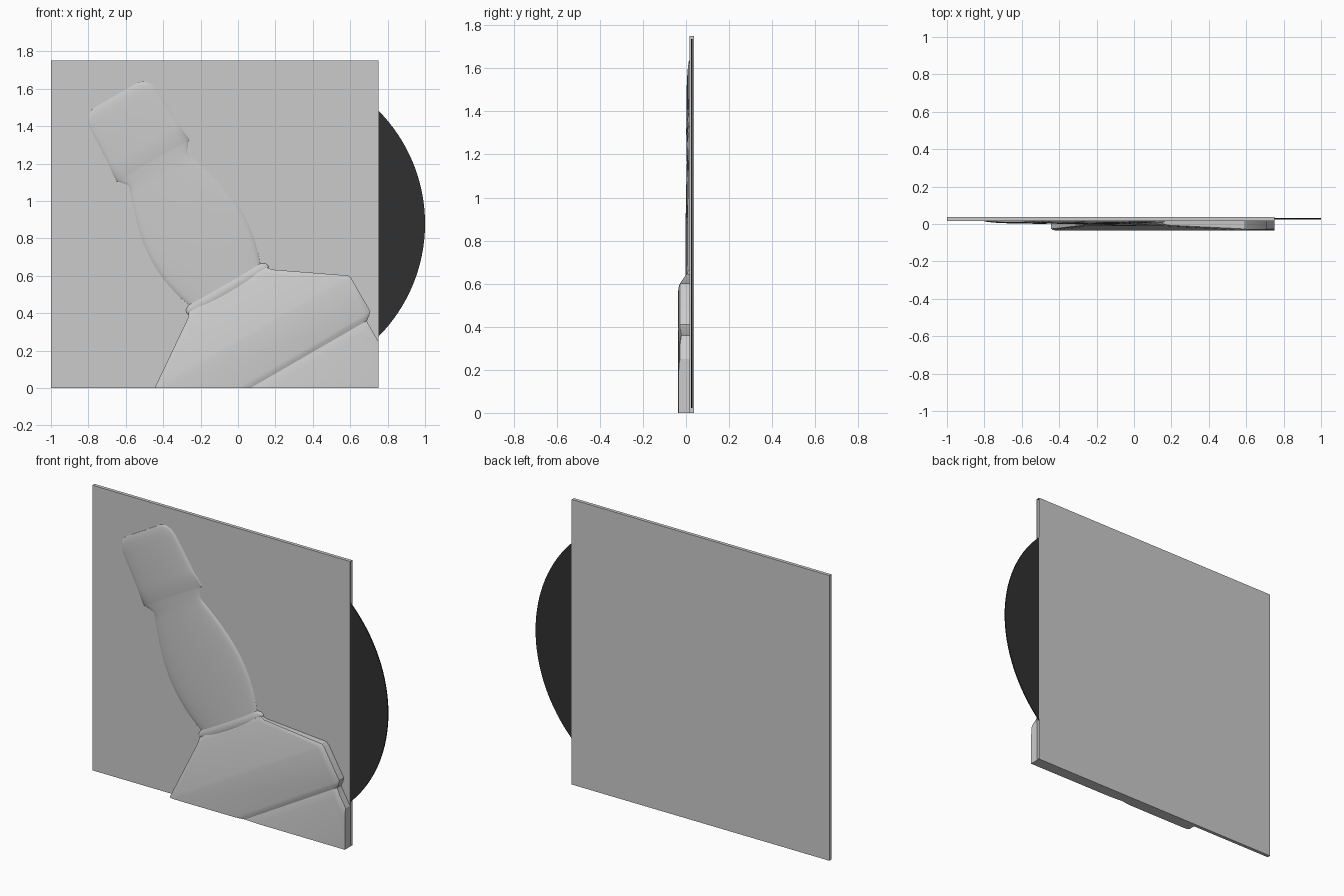
import bpy, bmesh, math
from mathutils import Vector

if "Cube" in bpy.data.objects:
    bpy.data.objects.remove(bpy.data.objects["Cube"])

Y_FRONT, Y_BACK = 0.016, 0.037          # front and back planes of the sleeve
ORIGIN = Vector((-0.055, 0, 0.525))     # centre of the collar on the relief
ACROSS = Vector((math.cos(math.radians(30)), 0, math.sin(math.radians(30))))
ALONG = Vector((-ACROSS.z, 0, ACROSS.x))


def add_object(name, bm, smooth_angle=None):
    bmesh.ops.recalc_face_normals(bm, faces=bm.faces)
    mesh = bpy.data.meshes.new(name)
    bm.to_mesh(mesh)
    bm.free()
    ob = bpy.data.objects.new(name, mesh)
    bpy.context.collection.objects.link(ob)
    if smooth_angle:
        bpy.ops.object.select_all(action='DESELECT')
        ob.select_set(True)
        bpy.context.view_layer.objects.active = ob
        bpy.ops.object.shade_smooth_by_angle(angle=math.radians(smooth_angle))
    return ob


def round_section(w, d, n=14):
    return [(w * math.cos(math.pi * i / n), d * math.sin(math.pi * i / n)) for i in range(n + 1)]


def slab_section(w, d):
    half = [(w, 0), (w, d * 0.86), (w - 0.012, d * 0.96), (w - 0.04, d)]
    return half + [(-u, y) for u, y in reversed(half)]


def relief(name, stations, section, angle, clip=False):
    """Loft (position, half width, depth) stations along the tilted axis."""
    bm = bmesh.new()
    rings = []
    for t, w, d in stations:
        pts = section(w, d)
        rings.append([bm.verts.new(ORIGIN + ALONG * t + ACROSS * u + Vector((0, Y_FRONT - y, 0)))
                      for u, y in pts])
    for a, b in zip(rings, rings[1:]):
        n = len(a)
        for i in range(n):
            j = (i + 1) % n
            bm.faces.new((a[i], a[j], b[j], b[i]))
    bm.faces.new(rings[0])
    bm.faces.new(rings[-1])
    if clip:                            # trim flush with the sleeve edges
        for co, no in (((0.75, 0, 0), (1, 0, 0)), ((0, 0, 0), (0, 0, -1))):
            bmesh.ops.bisect_plane(bm, geom=bm.verts[:] + bm.edges[:] + bm.faces[:],
                                   plane_co=co, plane_no=no, clear_outer=True)
            bmesh.ops.holes_fill(bm, edges=[e for e in bm.edges if e.is_boundary], sides=0)
    return add_object(name, bm, angle)


# Square sleeve with a pocket open on the right
bm = bmesh.new()
bmesh.ops.create_cube(bm, size=1)
for v in bm.verts:
    v.co = Vector((-0.125 + v.co.x * 1.75, (Y_FRONT + Y_BACK) / 2 + v.co.y * (Y_BACK - Y_FRONT),
                   0.875 + v.co.z * 1.75))
bm.normal_update()
mouth = max(bm.faces, key=lambda f: f.calc_center_median().x)
bmesh.ops.inset_individual(bm, faces=[mouth], thickness=0.004)
new = bmesh.ops.extrude_face_region(bm, geom=[mouth])
bmesh.ops.translate(bm, vec=(-1.74, 0, 0), verts=[g for g in new['geom'] if isinstance(g, bmesh.types.BMVert)])
if mouth.is_valid:
    bmesh.ops.delete(bm, geom=[mouth], context='FACES_ONLY')
add_object("sleeve", bm)

# Dark disc with a small spindle hole, sliding out of the sleeve
bm = bmesh.new()
N = 128
loops = []
for r, y in ((0.857, 0.024), (0.857, 0.031), (0.02, 0.031), (0.02, 0.024)):
    loops.append([bm.verts.new((0.143 + r * math.cos(math.tau * i / N), y,
                                0.879 + r * math.sin(math.tau * i / N))) for i in range(N)])
for a, b in zip(loops, loops[1:] + loops[:1]):
    for i in range(N):
        bm.faces.new((a[i], a[(i + 1) % N], b[(i + 1) % N], b[i]))
disc = add_object("disc", bm, 30)
black = bpy.data.materials.new("black")
black.diffuse_color = (0.03, 0.03, 0.03, 1)
black.use_nodes = True
black.node_tree.nodes["Principled BSDF"].inputs["Base Color"].default_value = black.diffuse_color
disc.data.materials.append(black)

# Rounded knob at the upper end
relief("knob", [(0.785, 0.19, 0.011), (0.80, 0.228, 0.014), (0.90, 0.216, 0.015),
                (1.02, 0.21, 0.014), (1.12, 0.205, 0.013), (1.16, 0.193, 0.011),
                (1.19, 0.165, 0.008), (1.20, 0.135, 0.005)], round_section, 40)

# Swelling grip
grip = []
for i in range(15):
    s = i / 14
    w = 0.218 + (0.177 - 0.218) * s + 0.075 * math.sin(math.pi * s ** 0.9)
    grip.append((0.03 + 0.715 * s, w, 0.018 + 0.003 * math.sin(math.pi * s) - 0.006 * s))
grip.append((0.80, 0.222, 0.014))
relief("grip", grip, round_section, 40)

# Thin rib between grip and skirt
relief("collar", [(-0.02, 0.235, 0.020), (-0.01, 0.248, 0.023), (0.005, 0.252, 0.024),
                  (0.02, 0.246, 0.022), (0.035, 0.22, 0.016)], round_section, 50)

# Flared skirt, wide band, groove and base
relief("skirt_and_base", [(0.0, 0.24, 0.016), (-0.025, 0.26, 0.026), (-0.255, 0.595, 0.049),
                          (-0.275, 0.603, 0.052), (-0.48, 0.603, 0.052), (-0.495, 0.59, 0.050),
                          (-0.515, 0.562, 0.043), (-0.53, 0.56, 0.046), (-0.56, 0.56, 0.050),
                          (-1.0, 0.56, 0.052)], slab_section, 25, clip=True)
